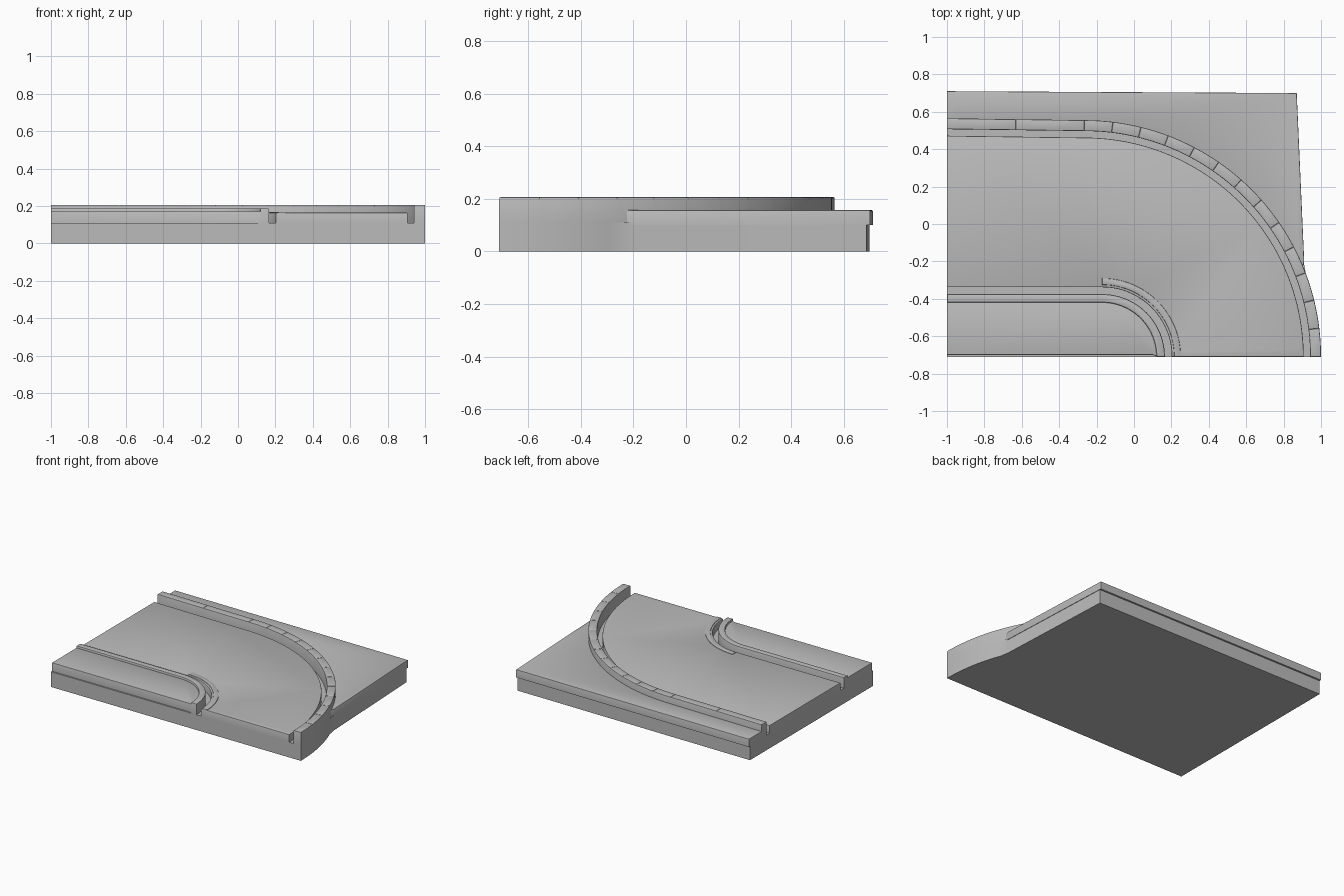
import bpy, bmesh
from math import sin, cos, pi

cube = bpy.data.objects.get("Cube")
if cube:
    bpy.data.objects.remove(cube)

stone = bpy.data.materials.new("stone grey")
stone.use_nodes = True
stone.diffuse_color = (0.5, 0.5, 0.5, 1)
bsdf = next(n for n in stone.node_tree.nodes if n.type == 'BSDF_PRINCIPLED')
bsdf.inputs["Base Color"].default_value = (0.5, 0.5, 0.5, 1)
bsdf.inputs["Roughness"].default_value = 0.8

FRONT = -0.71


def bend(cx, r, steps, lift=0.0):
    """Quarter turn from the straight run round to the front edge."""
    pts = []
    for i in range(steps + 1):
        a = pi / 2 * (1 - i / steps)
        pts.append((cx + r * cos(a), FRONT + r * sin(a)))
    return pts


def outer(r, straight=8):
    """Large bend with its slightly sloping straight run from the left edge."""
    cx = -0.265
    run = [(-1 + (1 + cx) * i / straight,
            FRONT + r + 0.01 * (1 - i / straight)) for i in range(straight)]
    return run + bend(cx, r, 52)


def inner(r):
    """Small bend with its level straight run."""
    return [(-1, FRONT + r)] + bend(-0.17, r, 24)


def prism(name, outline, z0, z1, bevel=0.0, segments=2):
    bm = bmesh.new()
    face = bm.faces.new([bm.verts.new((x, y, z0)) for x, y in outline])
    top = bmesh.ops.extrude_face_region(bm, geom=[face])["geom"]
    bmesh.ops.translate(bm, vec=(0, 0, z1 - z0),
                        verts=[v for v in top if isinstance(v, bmesh.types.BMVert)])
    bmesh.ops.recalc_face_normals(bm, faces=bm.faces[:])
    if bevel:
        rim = [e for e in bm.edges if all(v.co.z > z1 - 1e-4 for v in e.verts)]
        bmesh.ops.bevel(bm, geom=rim, offset=bevel, segments=segments,
                        profile=0.5, affect='EDGES', clamp_overlap=True)
    mesh = bpy.data.meshes.new(name)
    bm.to_mesh(mesh)
    bm.free()
    mesh.materials.append(stone)
    obj = bpy.data.objects.new(name, mesh)
    bpy.context.collection.objects.link(obj)
    bpy.ops.object.select_all(action='DESELECT')
    obj.select_set(True)
    bpy.context.view_layer.objects.active = obj
    bpy.ops.object.shade_smooth_by_angle(angle=0.5)
    return obj


def ribbon(a, b):
    return a + b[::-1]


# Lower slab, bulging at the front right corner under the large kerb
corner = [p for p in outer(1.265) if p[0] > 0.91]
prism("base_slab", [(-1, 0.697), (0.867, 0.687), (0.907, -0.2)] + corner
      + [(-1, FRONT)], 0, 0.11)

# Outer pavement, overhanging a little at the back
verge = [p for p in outer(1.235) if p[0] < 0.9]
prism("outer_pavement", verge + [(0.91, -0.2), (0.87, 0.7), (-1, 0.71)],
      0.1, 0.157, 0.004)

# Road surface between the two gutters
prism("road", ribbon(outer(1.172), inner(0.372)), 0.11, 0.165, 0.005)

# Large kerb, made of butted stones
wall_in, wall_out = outer(1.207), outer(1.265)
for n, i in enumerate(range(0, len(wall_in) - 1, 4)):
    prism(f"outer_kerb_stone_{n + 1}",
          ribbon(wall_in[i:i + 5], wall_out[i:i + 5]),
          0.11, 0.206, 0.005)

# Small kerb, its pavement, and the low lip around its bend
prism("inner_kerb", ribbon(inner(0.335), inner(0.29)), 0.11, 0.188, 0.008)
prism("inner_pavement", inner(0.3) + [(0.1, -0.7), (-1, -0.7)],
      0.11, 0.172, 0.004)
prism("road_lip", ribbon(bend(-0.17, 0.385, 24), bend(-0.17, 0.42, 24)),
      0.16, 0.169, 0.004)
